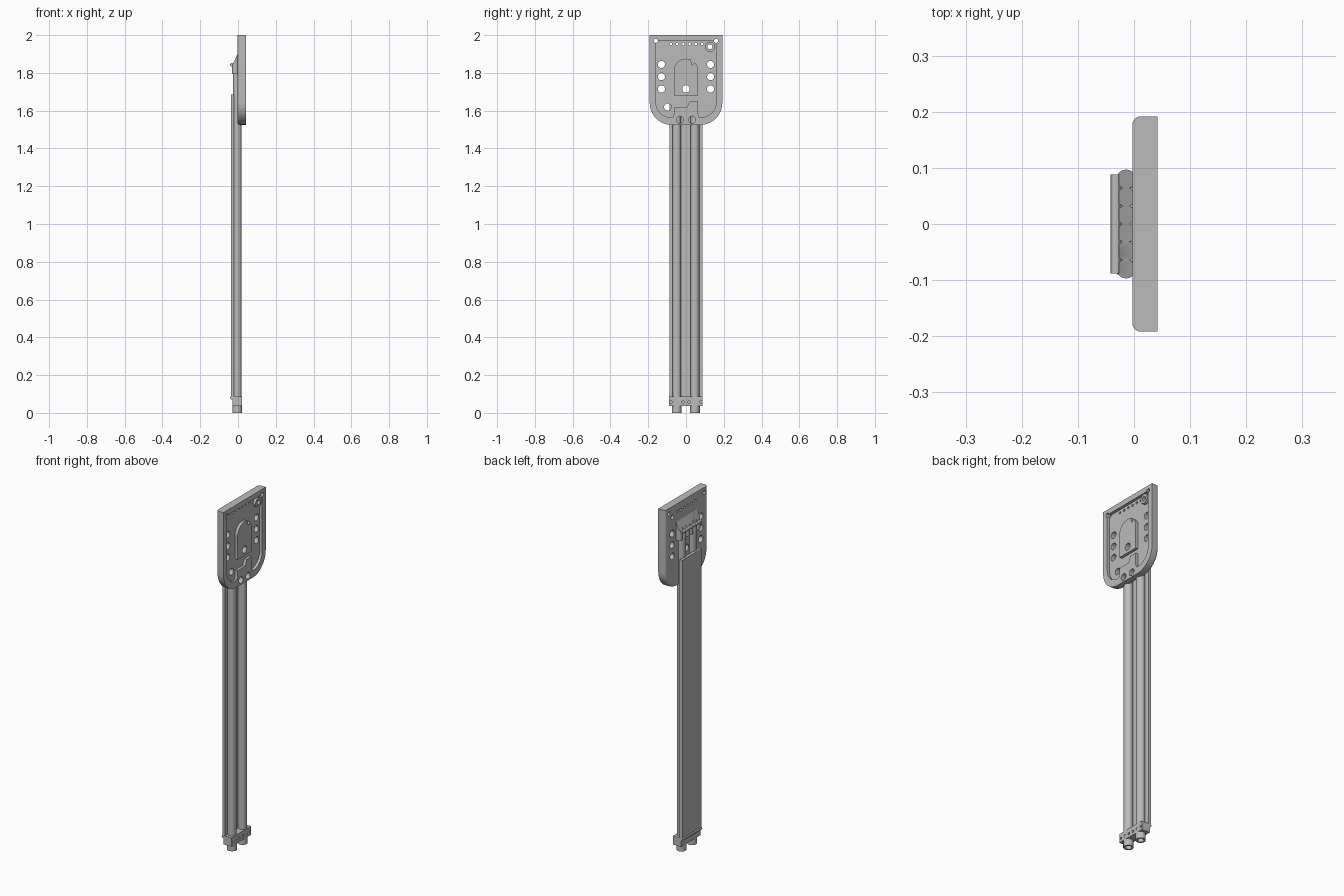
import bpy, bmesh, math
from mathutils import Matrix, Vector

if "Cube" in bpy.data.objects:
    bpy.data.objects.remove(bpy.data.objects["Cube"])

grey = bpy.data.materials.new("plain grey")
grey.use_nodes = True
grey.diffuse_color = (0.5, 0.5, 0.5, 1)
grey.node_tree.nodes["Principled BSDF"].inputs["Base Color"].default_value = (0.5, 0.5, 0.5, 1)


def finish(bm, name):
    bmesh.ops.recalc_face_normals(bm, faces=bm.faces)
    mesh = bpy.data.meshes.new(name)
    bm.to_mesh(mesh)
    bm.free()
    mesh.materials.append(grey)
    ob = bpy.data.objects.new(name, mesh)
    bpy.context.collection.objects.link(ob)
    return ob


def prism(bm, pts, x0, x1):
    """Extrude a (y, z) outline along x."""
    face = bm.faces.new([bm.verts.new((x0, y, z)) for y, z in pts])
    new = bmesh.ops.extrude_face_region(bm, geom=[face])["geom"]
    bmesh.ops.translate(bm, vec=(x1 - x0, 0, 0),
                        verts=[v for v in new if isinstance(v, bmesh.types.BMVert)])


def rod(bm, centre, r, length, axis="Z", seg=24):
    turn = {"Z": Matrix(), "X": Matrix.Rotation(math.pi / 2, 4, "Y"),
            "Y": Matrix.Rotation(math.pi / 2, 4, "X")}[axis]
    return bmesh.ops.create_cone(bm, cap_ends=True, segments=seg, radius1=r, radius2=r,
                                 depth=length, matrix=Matrix.Translation(centre) @ turn)["verts"]


def box(bm, lo, hi):
    prism(bm, [(lo[1], lo[2]), (hi[1], lo[2]), (hi[1], hi[2]), (lo[1], hi[2])], lo[0], hi[0])


def shield(w, bottom, top, r):
    """Outline with a square top and rounded lower corners."""
    pts = [(w, top), (-w, top)]
    for cy, start in ((-w + r, math.pi), (w - r, 1.5 * math.pi)):
        for i in range(11):
            a = start + i * math.pi / 20
            pts.append((cy + r * math.cos(a), bottom + r + r * math.sin(a)))
    return pts


def combine(target, tool, operation):
    mod = target.modifiers.new("cut", "BOOLEAN")
    mod.operation, mod.object, mod.solver = operation, tool, "EXACT"
    tool.hide_render = True
    bpy.context.view_layer.objects.active = target
    bpy.ops.object.modifier_apply(modifier=mod.name)
    bpy.data.objects.remove(tool)


BACK, FACE, FLOOR = -0.003, 0.042, 0.026

# Head plate, rounded along its back edges except the top
bm = bmesh.new()
prism(bm, shield(0.192, 1.525, 2.0, 0.115), BACK, FACE)
edges = [e for e in bm.edges if all(abs(v.co.x - BACK) < 1e-4 for v in e.verts)
         and not all(v.co.z > 1.99 for v in e.verts)]
bmesh.ops.bevel(bm, geom=edges, offset=0.015, segments=4, profile=0.5, affect="EDGES")
plate = finish(bm, "head_plate")

# Sunken pocket
bm = bmesh.new()
prism(bm, shield(0.16, 1.565, 1.97, 0.08), FLOOR, FACE + 0.02)
combine(plate, finish(bm, "pocket_cutter"), "DIFFERENCE")

# Raised lands left standing in the pocket
key = [(-0.063, 1.68), (0.063, 1.68), (0.063, 1.81)]
key += [(0.065 * math.cos(a), 1.81 + 0.065 * math.sin(a))
        for a in [math.radians(d) for d in range(10, 46, 7)]]
key += [(0.03, 1.84)]
key += [(0.065 * math.cos(a), 1.81 + 0.065 * math.sin(a))
        for a in [math.radians(d) for d in range(66, 172, 7)]]
key += [(-0.063, 1.81)]
step = [(-0.075, 1.55), (0.075, 1.55), (0.063, 1.585), (0.063, 1.65),
        (0.02, 1.65), (0.005, 1.617), (-0.063, 1.617), (-0.063, 1.585)]
for name, outline in (("keyhole_land", key), ("stepped_land", step)):
    bm = bmesh.new()
    prism(bm, outline, FLOOR - 0.005, FACE)
    combine(plate, finish(bm, name), "UNION")
bm = bmesh.new()
rod(bm, (0.0315, 0.127, 1.938), 0.027, 0.021, "X")
combine(plate, finish(bm, "ring_land"), "UNION")

# Holes through the plate
holes = [(s * 0.13, z, 0.019) for s in (-1, 1) for z in (1.715, 1.78, 1.845)]
holes += [(-0.097, 1.62, 0.019), (-0.032, 1.552, 0.019), (0.032, 1.552, 0.019)]
holes += [(-0.08 + 0.033 * i, 1.953, 0.007) for i in range(6)]
holes += [(-0.16, 1.97, 0.011), (0.16, 1.97, 0.011), (0.127, 1.938, 0.013), (0, 1.715, 0.02)]
bm = bmesh.new()
for y, z, r in holes:
    rod(bm, (0.02, y, z), r, 0.12, "X", 20)
combine(plate, finish(bm, "hole_cutter"), "DIFFERENCE")

# Pair of long hollow tubes, ending in wider nozzles
for side, y in (("right", -0.049), ("left", 0.047)):
    for name, r, z0, z1 in (("tube", 0.0235, 0.03, 1.84), ("nozzle", 0.026, 0.0, 0.04)):
        bm = bmesh.new()
        rings = []
        for radius, z in ((r, z0), (r, z1), (0.017, z1), (0.017, z0)):
            rings.append([bm.verts.new((-0.004 + radius * math.cos(i * math.pi / 12),
                                        y + radius * math.sin(i * math.pi / 12), z))
                          for i in range(24)])
        for k in range(4):
            a, b = rings[k], rings[(k + 1) % 4]
            for i in range(24):
                j = (i + 1) % 24
                bm.faces.new((a[i], a[j], b[j], b[i]))
        finish(bm, side + "_" + name)

# Flat ribbon along the back of the tubes
bm = bmesh.new()
box(bm, (-0.038, -0.088, 0.075), (-0.021, 0.088, 1.685))
finish(bm, "flat_ribbon")

# Lower clamp bar with a row of small holes
bm = bmesh.new()
box(bm, (-0.03, -0.09, 0.037), (0.021, 0.088, 0.087))
clamp = finish(bm, "lower_clamp")
bm = bmesh.new()
for i in range(6):
    rod(bm, (0.02, -0.08 + 0.032 * i, 0.058), 0.007, 0.03, "X", 12)
combine(clamp, finish(bm, "clamp_hole_cutter"), "DIFFERENCE")

# Comb of six slant-topped fingers behind the plate
bm = bmesh.new()
for i in range(6):
    for v in rod(bm, (-0.014, -0.08 + 0.032 * i, 1.82), 0.017, 0.05):
        if v.co.z > 1.82:
            v.co.z = 1.84 + (v.co.x + 0.031) * 2.1
finish(bm, "comb_fingers")

# Cross rods at both ends of the ribbon
for name, z in (("upper_cross_rod", 1.843), ("lower_cross_rod", 0.08)):
    bm = bmesh.new()
    rod(bm, (-0.033, 0, z), 0.009, 0.176, "Y", 12)
    finish(bm, name)

# Smooth round surfaces, keep hard edges
for ob in bpy.context.collection.objects:
    if ob.type == "MESH" and ob.data.materials and ob.data.materials[0] == grey:
        bpy.ops.object.select_all(action="DESELECT")
        ob.select_set(True)
        bpy.context.view_layer.objects.active = ob
        bpy.ops.object.shade_smooth_by_angle(angle=math.radians(30))
